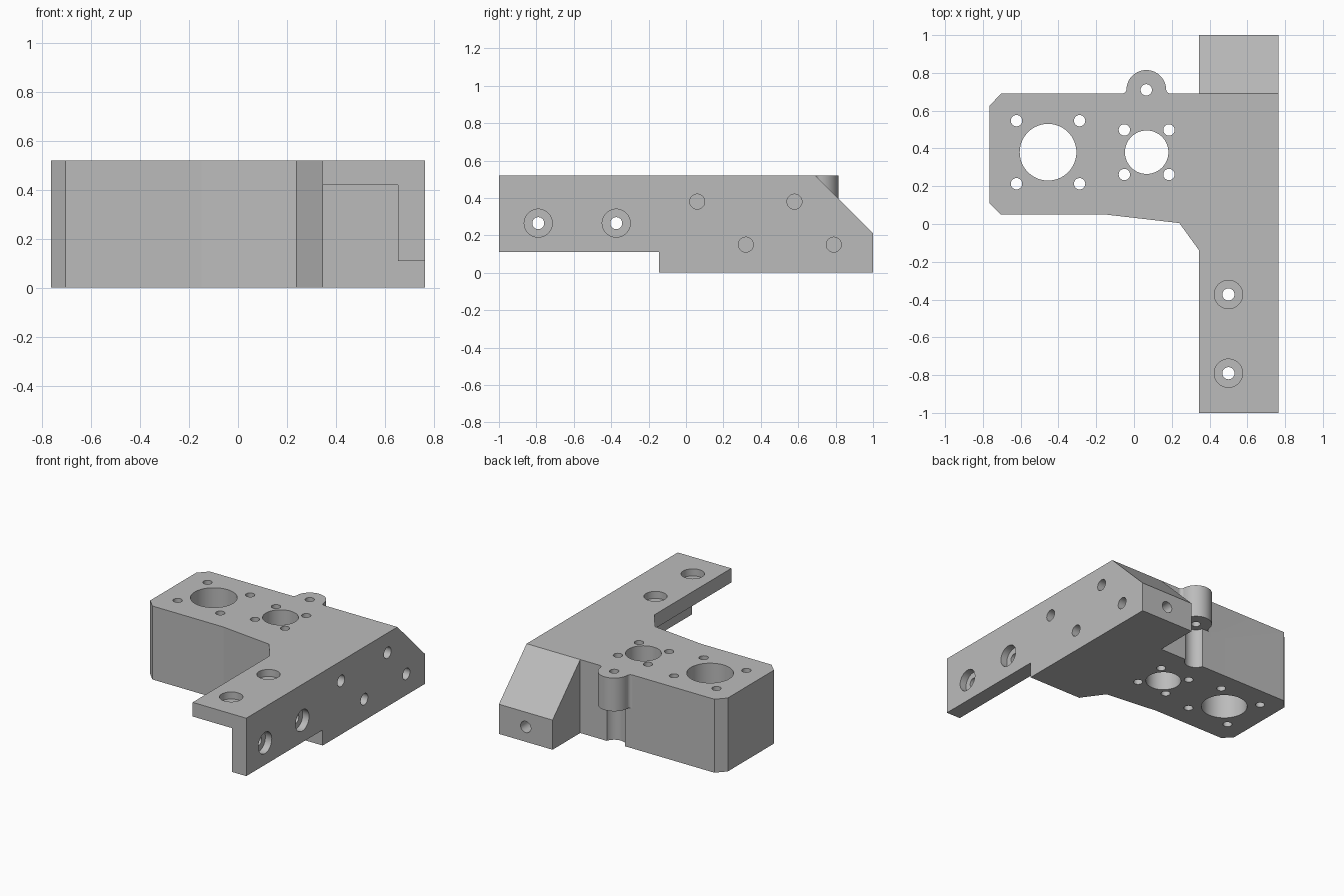
import bpy, bmesh
from math import sin, cos, pi, atan2, sqrt
from mathutils import Matrix, Vector

cube = bpy.data.objects.get("Cube")
if cube:
    bpy.data.objects.remove(cube, do_unlink=True)

TOP = 0.52
BACK = 0.69          # back edge of the plate
LUG = Vector((0.065, 0.71))

grey = bpy.data.materials.new("plain grey")
grey.use_nodes = True
grey.diffuse_color = (0.5, 0.5, 0.5, 1)
grey.node_tree.nodes["Principled BSDF"].inputs["Base Color"].default_value = (0.5, 0.5, 0.5, 1)


def prism(name, points, low, high, axis="z"):
    """Extrude a 2D outline along an axis: z (x,y), y (x,z) or x (y,z)."""
    place = {"z": lambda a, b, h: (a, b, h),
             "y": lambda a, b, h: (a, h, b),
             "x": lambda a, b, h: (h, a, b)}[axis]
    bm = bmesh.new()
    face = bm.faces.new([bm.verts.new(place(a, b, low)) for a, b in points])
    out = bmesh.ops.extrude_face_region(bm, geom=[face])
    move = Vector(place(0, 0, high - low))
    bmesh.ops.translate(bm, vec=move, verts=[v for v in out["geom"] if isinstance(v, bmesh.types.BMVert)])
    bmesh.ops.recalc_face_normals(bm, faces=bm.faces)
    mesh = bpy.data.meshes.new(name)
    bm.to_mesh(mesh)
    bm.free()
    mesh.materials.append(grey)
    obj = bpy.data.objects.new(name, mesh)
    bpy.context.collection.objects.link(obj)
    return obj


def arc(center, radius, start, end, steps):
    return [(center[0] + radius * cos(start + (end - start) * i / steps),
             center[1] + radius * sin(start + (end - start) * i / steps)) for i in range(steps + 1)]


def circle(center, radius):
    return arc(center, radius, 0, 2 * pi, 72)[:-1]


# Footprint with chamfered corners and a filleted round lug at the back
lug_r, fillet = 0.105, 0.025
rise = BACK + fillet - LUG.y
reach = sqrt((lug_r + fillet) ** 2 - rise ** 2)
tilt = atan2(rise, reach)
right_fillet = (LUG.x + reach, BACK + fillet)
left_fillet = (LUG.x - reach, BACK + fillet)
outline = [(-0.765, 0.11), (-0.705, 0.05), (-0.15, 0.05), (0.24, 0.005), (0.345, -0.14),
           (0.345, -1), (0.765, -1), (0.765, 1), (0.345, 1), (0.345, BACK)]
outline += arc(right_fillet, fillet, -pi / 2, -pi + tilt, 16)
outline += arc(LUG, lug_r, tilt, pi - tilt, 40)[1:-1]
outline += arc(left_fillet, fillet, -tilt, -pi / 2, 16)
outline += [(-0.705, BACK), (-0.765, 0.625)]
bracket = prism("motor_bracket", outline, 0, TOP)

cutters = []


def cut(points, low, high, axis="z"):
    cutters.append(prism("cutter", points, low, high, axis))


# Arm hollowed to an angle section, and the sloped tail
cut([(0.2, -0.2), (0.9, -0.2), (0.9, 0.11), (0.655, 0.11), (0.655, 0.42), (0.2, 0.42)], -1.2, -0.145, "y")
cut([(BACK, TOP), (1, 0.21), (1.2, 0.01), (1.2, 0.8), (BACK, 0.8)], 0.3, 0.9, "x")

# Lug underside and the screw groove below it
lug_base = 0.285
cut([(-0.2, BACK), (0.3, BACK), (0.3, 0.9), (-0.2, 0.9)], -0.1, lug_base)
cut(circle(LUG, 0.075), -0.1, lug_base)
cut(circle(LUG, 0.03), 0.1, 0.7)

# Two large bores, each with four screw holes around it
for x, bore, dx, dy in ((-0.455, 0.15, 0.167, 0.167), (0.067, 0.115, 0.118, 0.118)):
    cut(circle((x, 0.38), bore), -0.1, 0.7)
    for sx in (-1, 1):
        for sy in (-1, 1):
            cut(circle((x + sx * dx, 0.38 + sy * dy), 0.03), -0.1, 0.7)

# Counterbored holes in both flanges of the arm
for y in (-0.79, -0.373):
    cut(circle((0.5, y), 0.075), TOP - 0.05, 0.7)
    cut(circle((0.5, y), 0.032), 0.3, 0.7)
    cut(circle((y, 0.265), 0.075), 0.715, 0.9, "x")
    cut(circle((y, 0.265), 0.032), 0.6, 0.9, "x")

# Blind holes in the side and in the tail end
for y, z in ((0.06, 0.38), (0.58, 0.38), (0.32, 0.15), (0.79, 0.15)):
    cut(circle((y, z), 0.04), 0.565, 0.9, "x")
cut(circle((0.555, 0.105), 0.04), 0.86, 1.1, "y")

# Apply all cuts and remove the cutters
for c in cutters:
    mod = bracket.modifiers.new("cut", "BOOLEAN")
    mod.operation = "DIFFERENCE"
    mod.solver = "EXACT"
    mod.object = c
bpy.context.view_layer.update()
graph = bpy.context.evaluated_depsgraph_get()
result = bpy.data.meshes.new_from_object(bracket.evaluated_get(graph))
bracket.modifiers.clear()
bracket.data = result
for c in cutters:
    bpy.data.objects.remove(c, do_unlink=True)

# Smooth the round walls, keep the edges crisp
bpy.ops.object.select_all(action="DESELECT")
bracket.select_set(True)
bpy.context.view_layer.objects.active = bracket
bpy.ops.object.shade_smooth_by_angle(angle=6.2 * pi / 180)
